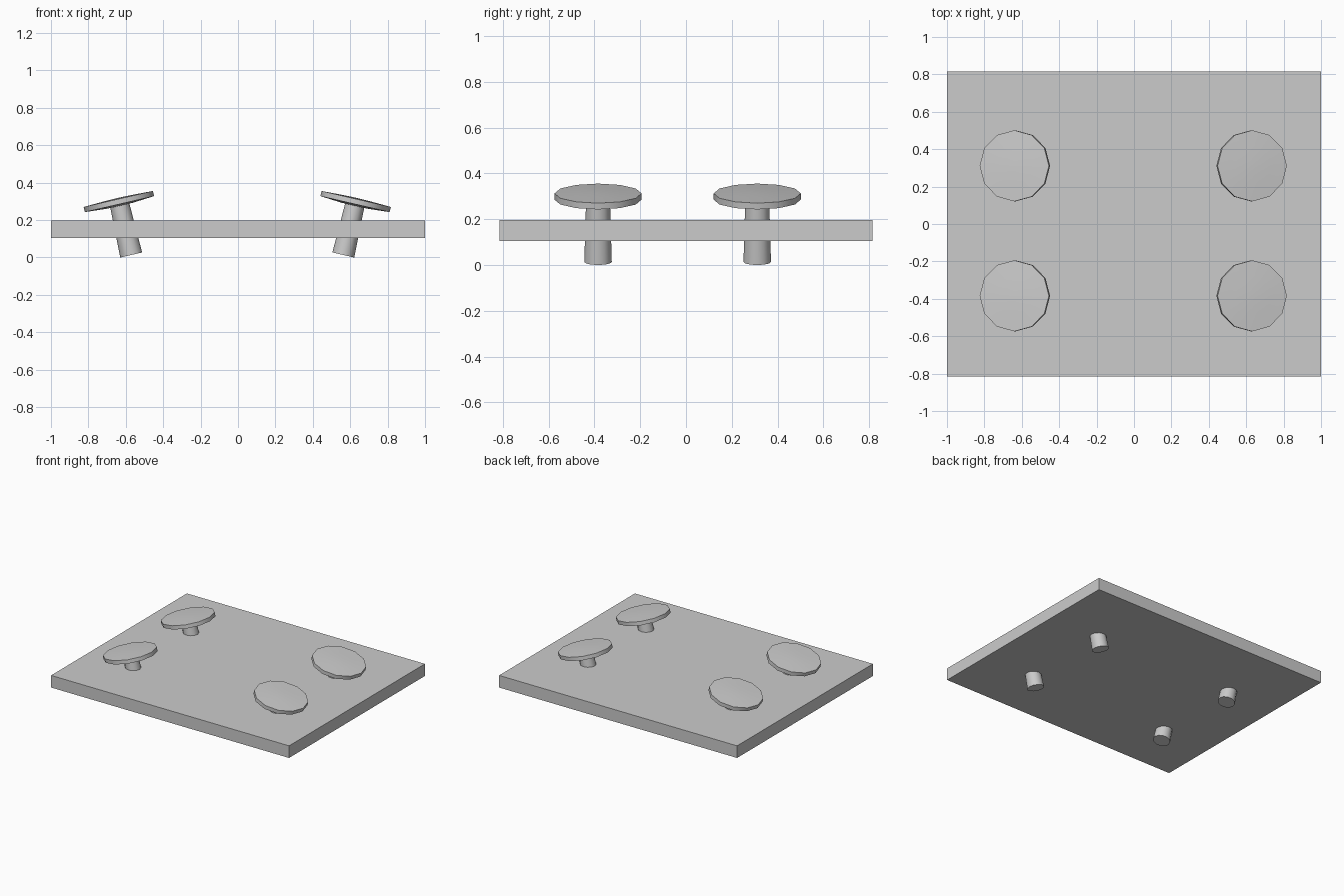
import bpy, bmesh, math
from mathutils import Matrix

if "Cube" in bpy.data.objects:
    bpy.data.objects.remove(bpy.data.objects["Cube"])

TILT = math.radians(13)
MID_X = -0.004
SIDES = 12


def lathe(name, profile, matrix):
    """Spin (radius, height) rings around local z, capped at both ends."""
    bm = bmesh.new()
    rings = []
    for r, z in profile:
        rings.append([bm.verts.new((r * math.cos(a), r * math.sin(a), z))
                      for a in (2 * math.pi * i / SIDES for i in range(SIDES))])
    for lo, hi in zip(rings, rings[1:]):
        for i in range(SIDES):
            j = (i + 1) % SIDES
            bm.faces.new((lo[i], lo[j], hi[j], hi[i]))
    bm.faces.new(rings[0][::-1])
    bm.faces.new(rings[-1])
    me = bpy.data.meshes.new(name)
    bm.to_mesh(me)
    bm.free()
    ob = bpy.data.objects.new(name, me)
    bpy.context.collection.objects.link(ob)
    ob.matrix_world = matrix
    bpy.ops.object.select_all(action='DESELECT')
    ob.select_set(True)
    bpy.context.view_layer.objects.active = ob
    bpy.ops.object.shade_smooth_by_angle(angle=math.radians(35))
    return ob


# Flat base plate
bpy.ops.mesh.primitive_cube_add(size=1, location=(0, 0, 0.151))
plate = bpy.context.object
plate.name = "plate"
plate.scale = (2.0, 1.63, 0.092)

# Tapered stems through the plate, each topped with a shallow disc
STEM = [(0.06, 0.0), (0.052, 0.285)]
CAP = [(0.07, 0.27), (0.19, 0.279), (0.19, 0.307), (0.10, 0.311), (0.03, 0.313)]
for side, label in ((-1, "left"), (1, "right")):
    for y, row in ((-0.384, "front"), (0.311, "back")):
        m = (Matrix.Translation((MID_X + side * 0.567, y, 0.0135))
             @ Matrix.Rotation(side * TILT, 4, 'Y'))
        lathe(f"stem_{row}_{label}", STEM, m)
        lathe(f"cap_{row}_{label}", CAP, m)
